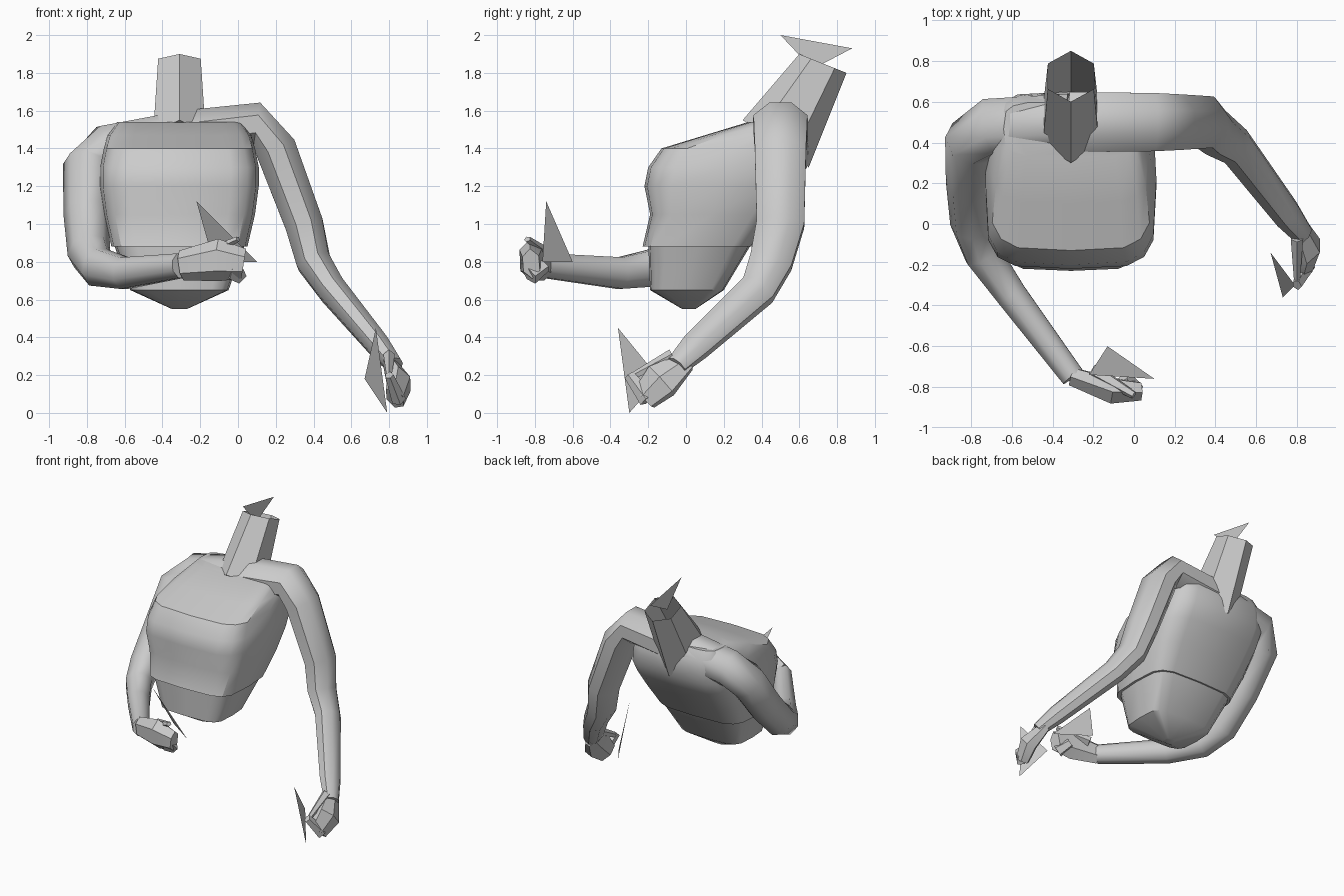
import bpy, bmesh, math
from mathutils import Vector

if "Cube" in bpy.data.objects:
    bpy.data.objects.remove(bpy.data.objects["Cube"])

SHADE = (.6, .6, .6, 1)
grey = bpy.data.materials.new("plain grey")
grey.use_nodes = True
grey.diffuse_color = SHADE
grey.node_tree.nodes["Principled BSDF"].inputs["Base Color"].default_value = SHADE
MID = -.31  # centre line of the body


def finish(bm, name, angle=35):
    """Turn a bmesh into a named grey object with sharp edges kept."""
    mesh = bpy.data.meshes.new(name)
    bm.to_mesh(mesh)
    bm.free()
    obj = bpy.data.objects.new(name, mesh)
    bpy.context.collection.objects.link(obj)
    mesh.materials.append(grey)
    bpy.ops.object.select_all(action='DESELECT')
    obj.select_set(True)
    bpy.context.view_layer.objects.active = obj
    bpy.ops.object.shade_smooth_by_angle(angle=math.radians(angle))


def loft(name, rings, angle=35, open_top=False):
    """Skin a list of point rings and close the ends."""
    bm = bmesh.new()
    loops = [[bm.verts.new(point) for point in ring] for ring in rings]
    for lower, upper in zip(loops, loops[1:]):
        for i in range(len(lower)):
            bm.faces.new((lower[i - 1], lower[i], upper[i], upper[i - 1]))
    bm.faces.new(loops[0])
    if not open_top:
        bm.faces.new(loops[-1])
    bmesh.ops.recalc_face_normals(bm, faces=bm.faces)
    finish(bm, name, angle)


def section(front, back, half_width, sides=16, power=.45):
    """Rounded ring tilted from a front (y, z) point to a back (y, z) point."""
    ring = []
    for i in range(sides):
        turn = math.tau * i / sides + math.pi / 2
        c, s = math.cos(turn), math.sin(turn)
        across = math.copysign(abs(c) ** power, c)
        mix = (1 + math.copysign(abs(s) ** power, s)) / 2
        y, z = (f + (b - f) * mix for f, b in zip(front, back))
        ring.append((MID + across * half_width, y, z))
    return ring


def limb(name, path, start, end, bulge=0, depth=.8, sides=8, angle=35):
    """Tapered tube through a path, with its frame carried along."""
    points = [Vector(p) for p in path]
    last = len(points) - 1
    side = Vector((0, 1, 0))
    rings = []
    for i, point in enumerate(points):
        along = (points[min(i + 1, last)] - points[max(i - 1, 0)]).normalized()
        side = (side - along * side.dot(along)).normalized()
        deep = along.cross(side) * depth
        t = i / last
        radius = start + (end - start) * t + bulge * math.sin(math.pi * t)
        turns = [math.tau * (k + .5) / sides for k in range(sides)]
        rings.append([point + (side * math.cos(a) + deep * math.sin(a)) * radius
                      for a in turns])
    loft(name, rings, angle)


def blade(name, *corners):
    """Thin triangular sheet."""
    bm = bmesh.new()
    bm.faces.new([bm.verts.new(corner) for corner in corners])
    finish(bm, name)


# Chest and back: level sections given as front, back, height, half width
chest = [(-.23, .35, .88, .36), (-.19, .47, 1.05, .4), (-.22, .58, 1.2, .42),
         (-.2, .64, 1.3, .42), (-.13, .65, 1.4, .4), (.1, .64, 1.47, .38),
         (.33, .6, 1.54, .33)]
loft("chest", [section((f, z), (b, z), w) for f, b, z, w in chest])

# Belly tucked under the chest hem
belly = [(-.02, .05, .55, .04), (-.19, .2, .65, .26), (-.2, .35, .9, .35)]
loft("belly", [section((f, z), (b, z), w) for f, b, z, w in belly])

# Six-sided hollow neck leaning backward
loft("neck", [section((.3, 1.55), (.65, 1.3), .16, sides=6, power=1),
              section((.6, 1.9), (.85, 1.8), .13, sides=6, power=1)],
     angle=20, open_top=True)

# Arms from the neck root over the shoulder to the wrist
limb("left_arm", [(MID, .5, 1.48), (.1, .5, 1.53), (.2, .5, 1.4), (.35, .5, 1),
                  (.4, .45, .8), (.5, .38, .65), (.75, .05, .35), (.83, -.05, .25)],
     start=.16, end=.06, bulge=.02, angle=50)
limb("right_arm", [(MID, .5, 1.47), (-.7, .48, 1.4), (-.8, .4, 1.3), (-.8, .2, 1.05),
                   (-.79, 0, .85), (-.74, -.15, .77), (-.6, -.35, .74), (-.3, -.75, .78)],
     start=.15, end=.07, bulge=.02, depth=.9, angle=50)

# Closed fists
limb("left_fist", [(.8, 0, .27), (.85, -.13, .17), (.83, -.22, .08)],
     start=.06, end=.08, bulge=.04, depth=.6, sides=6)
limb("right_fist", [(-.3, -.75, .78), (-.1, -.82, .81), (.03, -.82, .79)],
     start=.05, end=.05, bulge=.02, depth=1.6, sides=6)

# Curled fingers and thumbs
limb("left_fingers", [(.85, -.2, .07), (.8, -.3, .2)], start=.05, end=.03, sides=5)
limb("left_thumb", [(.8, -.07, .3), (.8, -.27, .2)], start=.04, end=.02, sides=5)
limb("right_fingers", [(0, -.83, .73), (-.05, -.75, .78)], start=.06, end=.04, sides=5)
limb("right_thumb", [(-.2, -.72, .83), (0, -.84, .92)], start=.04, end=.02, sides=5)

# Pointed blades at the neck and hands
blade("neck_blade", (MID, .5, 2), (MID, .88, 1.93), (MID, .67, 1.82))
blade("left_hand_blade", (.73, -.36, .45), (.79, -.3, 0), (.67, -.14, .18))
blade("right_hand_blade", (-.22, -.74, 1.12), (.1, -.76, .8), (-.13, -.6, .8))
